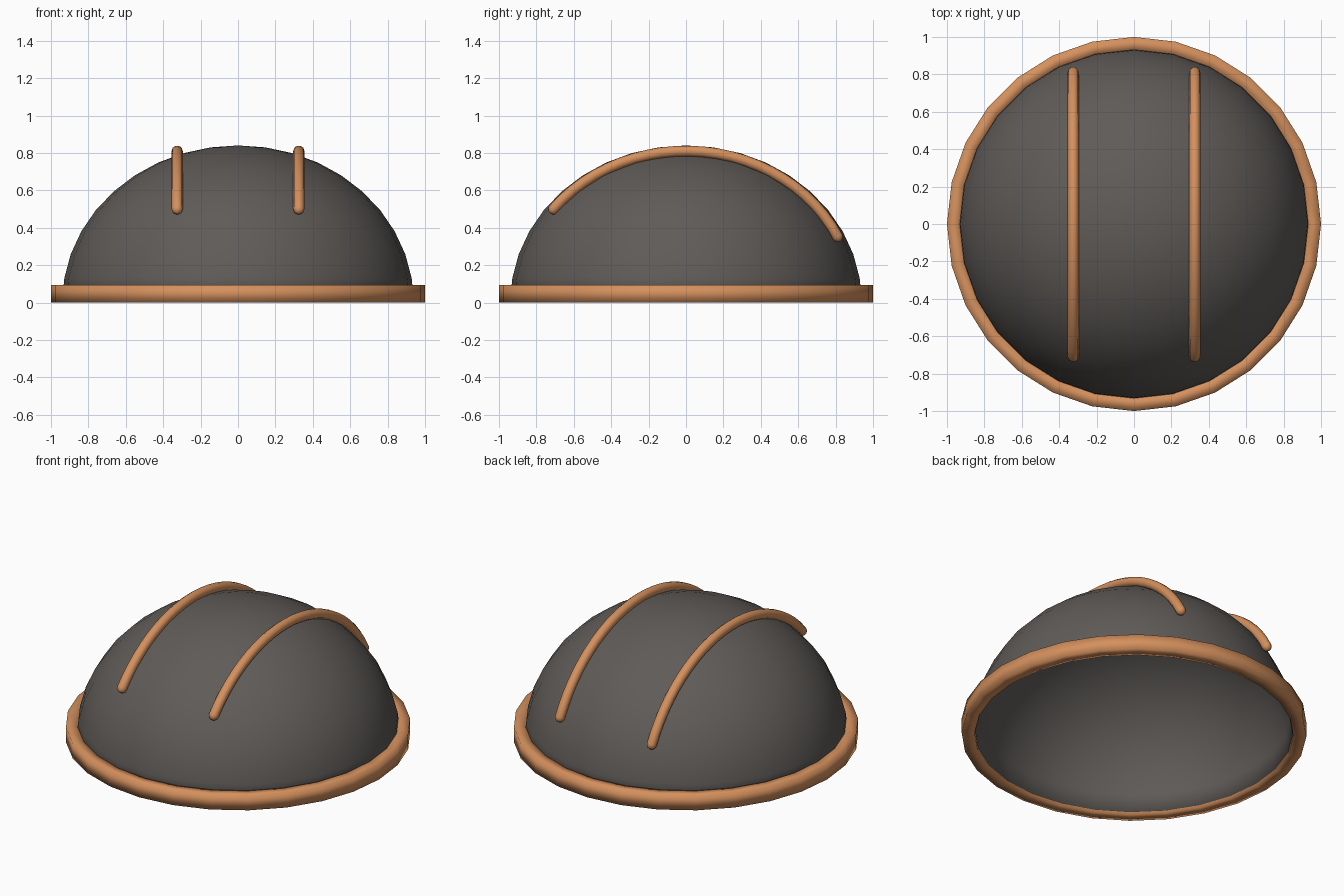
import bpy, bmesh, math

if "Cube" in bpy.data.objects:
    bpy.data.objects.remove(bpy.data.objects["Cube"])

SIDES = 28


def material(name, rgb):
    m = bpy.data.materials.new(name)
    m.diffuse_color = (*rgb, 1)
    m.use_nodes = True
    m.node_tree.nodes["Principled BSDF"].inputs["Base Color"].default_value = m.diffuse_color
    return m


DARK = material("dark_grey", (0.115, 0.105, 0.098))
COPPER = material("copper", (0.66, 0.28, 0.11))


def finish(bm, name, mat):
    bmesh.ops.remove_doubles(bm, verts=bm.verts, dist=1e-4)
    bmesh.ops.recalc_face_normals(bm, faces=bm.faces)
    for f in bm.faces:
        f.smooth = True
    me = bpy.data.meshes.new(name)
    bm.to_mesh(me)
    bm.free()
    me.materials.append(mat)
    ob = bpy.data.objects.new(name, me)
    bpy.context.collection.objects.link(ob)
    return ob


def lathe(name, profile, mat, closed):
    bm = bmesh.new()
    vs = [bm.verts.new((r, 0, z)) for r, z in profile]
    edges = [bm.edges.new(p) for p in zip(vs, vs[1:])]
    if closed:
        edges.append(bm.edges.new((vs[-1], vs[0])))
    bmesh.ops.spin(bm, geom=vs + edges, cent=(0, 0, 0), axis=(0, 0, 1),
                   angle=2 * math.pi, steps=SIDES)
    return finish(bm, name, mat)


# Hollow flattened dome, outside then inside surface, open underneath
def arc(a, h, z0):
    return [(a * math.cos(t), z0 + h * math.sin(t))
            for t in (i * math.pi / 20 for i in range(11))]


outer = arc(0.94, 0.84, 0.0)
inner = arc(0.92, 0.82, 0.0)
outer[0] = (0.94, 0.015)
inner[0] = (0.92, 0.015)
lathe("dome", outer[::-1] + inner, DARK, False)

# Square-section rim band
lathe("rim", [(0.925, 0), (1, 0), (1, 0.095), (0.925, 0.095)], COPPER, True)


# Round ridge bars running front to back over the dome, with rounded ends
def ridge(name, x):
    r, n, k = 0.03, 24, 10
    a0, a1 = math.asin(-0.708 / 0.9), math.asin(0.81 / 0.9)
    path = []
    for i in range(n + 1):
        t = a0 + (a1 - a0) * i / n
        ty, tz = 0.9 * math.cos(t), -0.81 * math.sin(t)
        l = math.hypot(ty, tz)
        path.append((0.9 * math.sin(t), 0.81 * math.cos(t), ty / l, tz / l, r))
    # shrinking rings that make the hemispherical ends
    caps = [[], []]
    for c, (p, s) in enumerate(((path[0], -1), (path[-1], 1))):
        for q in (30, 60, 85):
            d = s * r * math.sin(math.radians(q))
            caps[c].append((p[0] + p[2] * d, p[1] + p[3] * d, p[2], p[3],
                            r * math.cos(math.radians(q))))
    bm = bmesh.new()
    rings = []
    for y, z, ty, tz, rad in caps[0][::-1] + path + caps[1]:
        ring = []
        for j in range(k):
            b = 2 * math.pi * j / k
            u, v = rad * math.cos(b), rad * math.sin(b)
            ring.append(bm.verts.new((x + u, y - tz * v, z + ty * v)))
        rings.append(ring)
    for p, q in zip(rings, rings[1:]):
        for j in range(k):
            m = (j + 1) % k
            bm.faces.new((p[j], p[m], q[m], q[j]))
    bm.faces.new(rings[0])
    bm.faces.new(rings[-1])
    finish(bm, name, COPPER)


ridge("left_ridge", -0.325)
ridge("right_ridge", 0.325)
